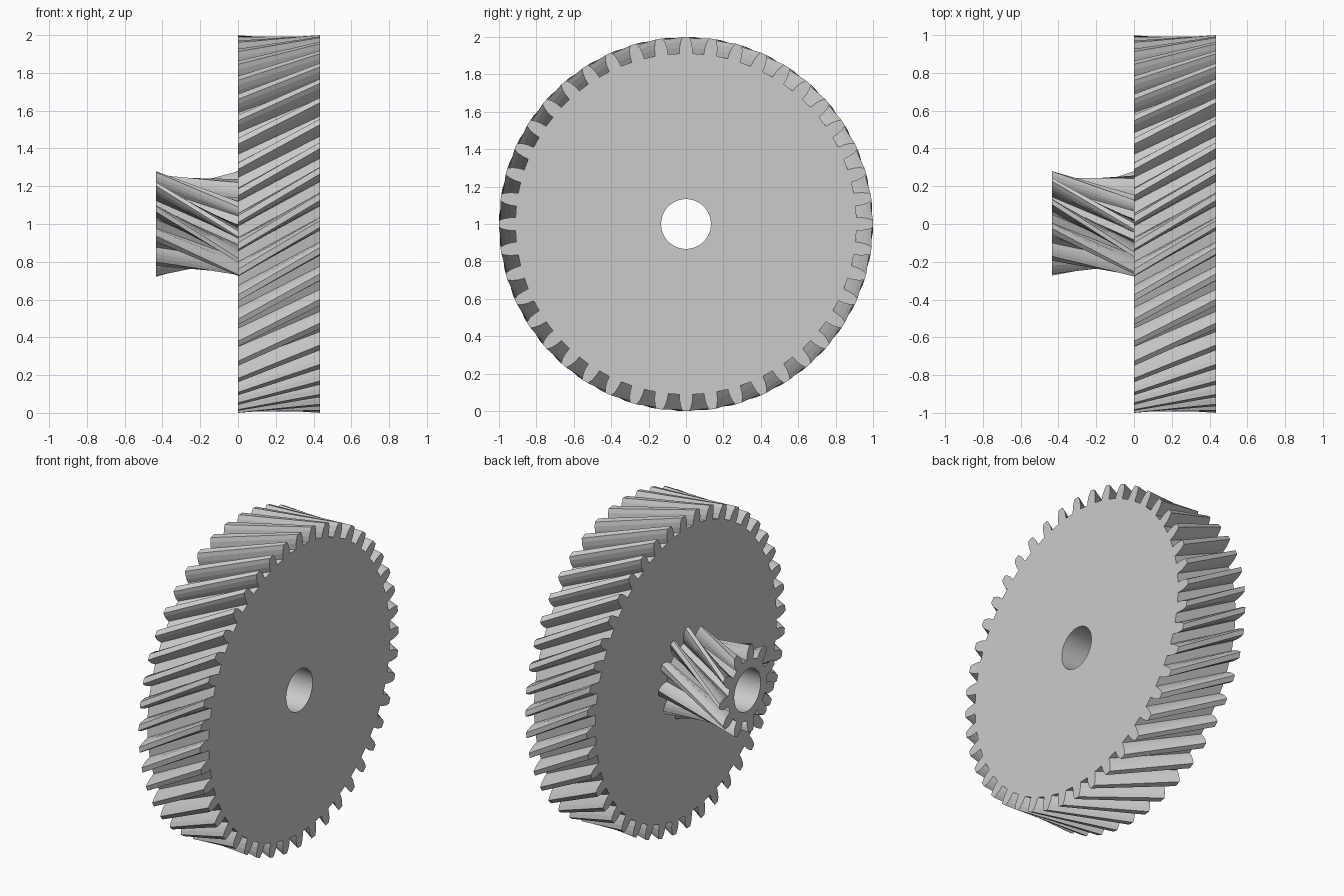
import bpy, bmesh
from math import cos, sin, pi, tau, radians

default = bpy.data.objects.get("Cube")
if default:
    bpy.data.objects.remove(default)

WIDTH = 0.433        # face width of each gear
BORE = 0.133         # shaft hole radius
AXIS_Z = 1.0

steel = bpy.data.materials.new("plain_grey")
steel.use_nodes = True
GREY = (0.6, 0.6, 0.6, 1)
steel.diffuse_color = GREY
steel.node_tree.nodes["Principled BSDF"].inputs["Base Color"].default_value = GREY


def outline(teeth, flank):
    """Polar outline: flank lists (radius, half angle) from root to tip."""
    points = []
    for i in range(teeth):
        middle = tau * i / teeth
        points += [(r, middle - a) for r, a in flank]
        points += [(r, middle + a) for r, a in reversed(flank)]
    return points


def helical_gear(name, teeth, flank, x_start, x_end, twist):
    """Ruled helical gear along x, with a round bore."""
    bm = bmesh.new()

    def ring(points, x, turn):
        verts = [bm.verts.new((x, r * cos(a + turn), AXIS_Z + r * sin(a + turn)))
                 for r, a in points]
        edges = [bm.edges.new((v, verts[i - 1])) for i, v in enumerate(verts)]
        return verts, edges

    def wall(a, b, smooth):
        for i in range(len(a)):
            face = bm.faces.new((a[i - 1], a[i], b[i], b[i - 1]))
            face.smooth = smooth

    profile = outline(teeth, flank)
    hole = [(BORE, tau * i / 64) for i in range(64)]
    outer = [ring(profile, x_start, 0), ring(profile, x_end, twist)]
    inner = [ring(hole, x_start, 0), ring(hole, x_end, 0)]
    wall(outer[0][0], outer[1][0], False)
    wall(inner[0][0], inner[1][0], True)
    # Flat end faces between the teeth outline and the bore
    for o, h in zip(outer, inner):
        bmesh.ops.triangle_fill(bm, edges=o[1] + h[1], use_beauty=True)
    for edge in inner[0][1] + inner[1][1]:
        edge.smooth = False
    bmesh.ops.recalc_face_normals(bm, faces=bm.faces)

    mesh = bpy.data.meshes.new(name)
    bm.to_mesh(mesh)
    bm.free()
    mesh.materials.append(steel)
    gear = bpy.data.objects.new(name, mesh)
    bpy.context.collection.objects.link(gear)
    return gear


# Large wheel, its teeth leaning the opposite way to the pinion's
wheel_flank = [(0.912, 0.038), (0.945, 0.036), (0.975, 0.029), (1.0, 0.018)]
helical_gear("large_gear", 44, wheel_flank, WIDTH, 0, radians(14.9))

# Small pinion on the side of the wheel
pinion_flank = [(0.193, 0.165), (0.222, 0.16), (0.241, 0.14), (0.26, 0.105), (0.28, 0.056)]
helical_gear("small_pinion", 11, pinion_flank, -WIDTH, 0, radians(59.7))
